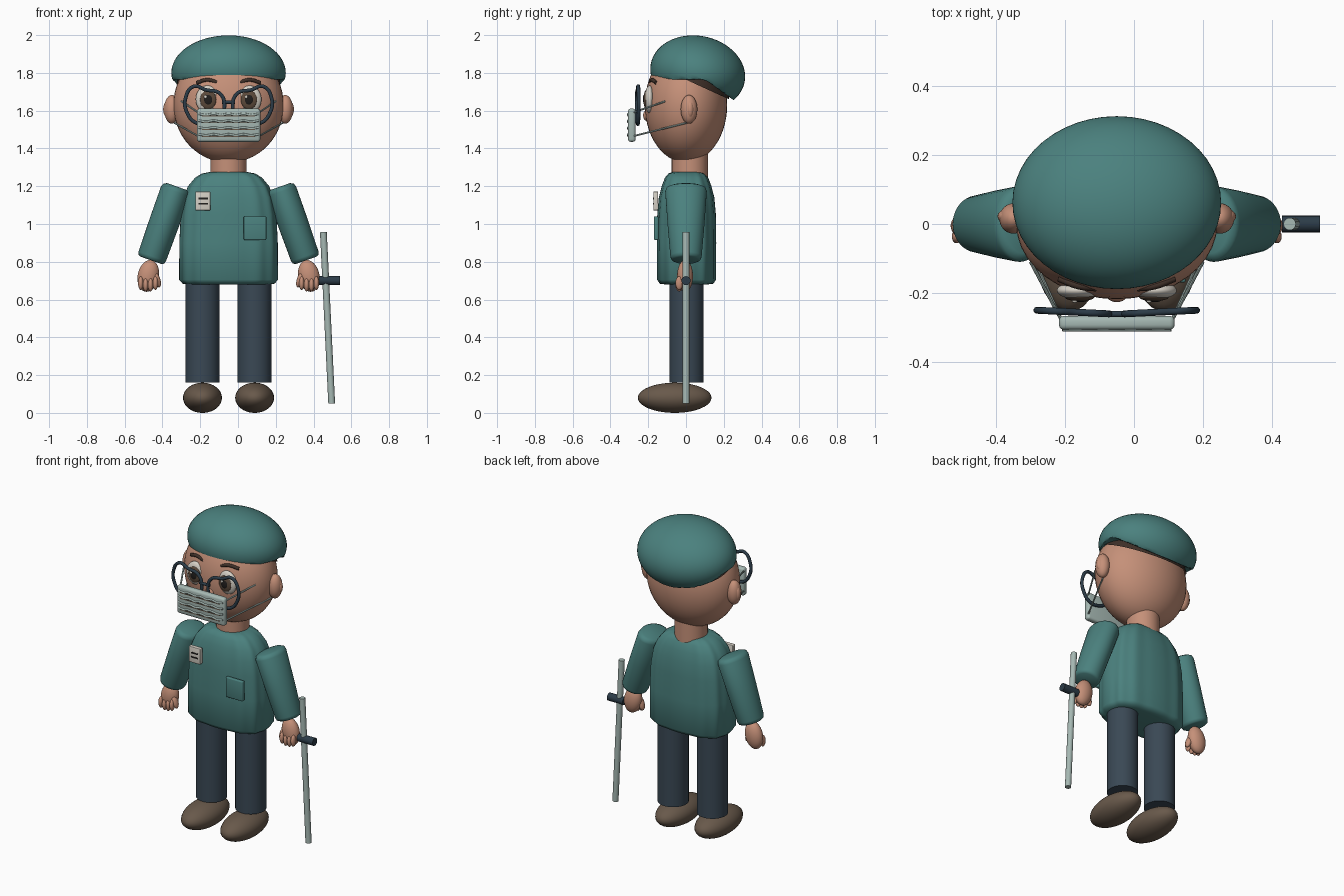
import bpy, bmesh, math
from mathutils import Vector, Matrix

cube = bpy.data.objects.get("Cube")
if cube:
    bpy.data.objects.remove(cube, do_unlink=True)

CX = -0.05  # body centre line


def material(name, r, g, b):
    m = bpy.data.materials.new(name)
    m.diffuse_color = (r, g, b, 1)
    m.use_nodes = True
    bsdf = next(n for n in m.node_tree.nodes if n.type == 'BSDF_PRINCIPLED')
    bsdf.inputs["Base Color"].default_value = (r, g, b, 1)
    bsdf.inputs["Roughness"].default_value = 0.6
    return m


TEAL = material("teal cloth", .07, .22, .21)
SKIN = material("skin", .56, .28, .19)
NAVY = material("navy cloth", .042, .065, .09)
SHOE = material("brown leather", .14, .10, .07)
HAIR = material("dark hair", .05, .03, .022)
PALE = material("pale green grey", .38, .48, .45)
WHITE = material("off white", .68, .64, .57)
BROWN = material("iris brown", .11, .07, .045)
BLACK = material("near black", .015, .013, .012)
FRAME = material("dark blue frame", .025, .045, .065)


def finish(name, bm, mat, angle=40):
    bmesh.ops.recalc_face_normals(bm, faces=bm.faces)
    me = bpy.data.meshes.new(name)
    bm.to_mesh(me)
    bm.free()
    me.materials.append(mat)
    ob = bpy.data.objects.new(name, me)
    bpy.context.collection.objects.link(ob)
    bpy.ops.object.select_all(action='DESELECT')
    ob.select_set(True)
    bpy.context.view_layer.objects.active = ob
    bpy.ops.object.shade_smooth_by_angle(angle=math.radians(angle))
    return ob


def sphere_mesh(c, r, tilt=0, turn=0, u=32, v=20):
    bm = bmesh.new()
    bmesh.ops.create_uvsphere(bm, u_segments=u, v_segments=v, radius=1)
    m = (Matrix.Translation(c) @ Matrix.Rotation(turn, 4, 'Y')
         @ Matrix.Rotation(tilt, 4, 'X') @ Matrix.Diagonal((*r, 1)))
    bm.transform(m)
    return bm


def ball(name, mat, c, r, **kw):
    return finish(name, sphere_mesh(c, r, **kw), mat)


def box(name, mat, c, half, bevel=0.0):
    bm = bmesh.new()
    bmesh.ops.create_cube(bm, size=2)
    bm.transform(Matrix.Translation(c) @ Matrix.Diagonal((*half, 1)))
    if bevel:
        bmesh.ops.bevel(bm, geom=bm.edges[:], offset=bevel, segments=3,
                        profile=0.5, affect='EDGES')
    return finish(name, bm, mat)


def rod(name, mat, a, b, r, sides=16):
    a, b = Vector(a), Vector(b)
    bm = bmesh.new()
    m = (Matrix.Translation((a + b) / 2)
         @ (b - a).to_track_quat('Z', 'Y').to_matrix().to_4x4())
    bmesh.ops.create_cone(bm, cap_ends=True, segments=sides, radius1=r,
                          radius2=r, depth=(b - a).length, matrix=m)
    return finish(name, bm, mat)


def loft(name, mat, rings, place, power=2.0, ripple=0.0, n=64):
    """Skin a stack of (z, half width, half depth) superellipse rings."""
    bm = bmesh.new()
    loops = []
    for z, w, d in rings:
        loop = []
        for i in range(n):
            t = 2 * math.pi * i / n
            c, s = math.cos(t), math.sin(t)
            k = 1 + ripple * math.cos(12 * t)
            x = math.copysign(abs(c) ** (2 / power), c) * w * k
            y = math.copysign(abs(s) ** (2 / power), s) * d * k
            loop.append(bm.verts.new((x, y, z)))
        loops.append(loop)
    for lo, hi in zip(loops, loops[1:]):
        for i in range(n):
            j = (i + 1) % n
            bm.faces.new((lo[i], lo[j], hi[j], hi[i]))
    bm.faces.new(loops[0])
    bm.faces.new(loops[-1])
    bm.transform(place)
    return finish(name, bm, mat, 50)


def tube(name, mat, pts, r, closed=False):
    cu = bpy.data.curves.new(name, 'CURVE')
    cu.dimensions = '3D'
    cu.bevel_depth = r
    cu.bevel_resolution = 3
    cu.use_fill_caps = True
    sp = cu.splines.new('BEZIER')
    sp.bezier_points.add(len(pts) - 1)
    for bp, p in zip(sp.bezier_points, pts):
        bp.co = p
        bp.handle_left_type = bp.handle_right_type = 'AUTO'
    sp.use_cyclic_u = closed
    cu.materials.append(mat)
    ob = bpy.data.objects.new(name, cu)
    bpy.context.collection.objects.link(ob)
    return ob


# Head, neck and nose
ball("head", SKIN, (CX, 0, 1.63), (.292, .218, .305), u=40, v=28)
rod("neck", SKIN, (CX, .02, 1.2), (CX, .02, 1.42), .096, 32)
ball("nose", SKIN, (CX, -.205, 1.575), (.03, .022, .03))

# Hair band showing under the back of the cap
bm = sphere_mesh((CX, 0, 1.63), (.3, .23, .314), u=40, v=28)
bmesh.ops.bisect_plane(bm, geom=bm.verts[:] + bm.edges[:] + bm.faces[:],
                       plane_co=(CX, .02, 1.755), plane_no=(0, .457, 1),
                       clear_inner=True)
finish("hair", bm, HAIR)

# Cap: a leaning ellipsoid whose underside is flattened, dropping at the back
bm = sphere_mesh((CX, .062, 1.8), (.303, .253, .196), tilt=-.2, u=48, v=40)
for v in bm.verts:
    v.co.z = max(v.co.z, 1.765 - .72 * max(0, v.co.y - .1))
finish("cap", bm, TEAL)

# Shirt body
loft("shirt", TEAL, [(.68, .2, .11), (.684, .24, .14), (.705, .258, .154),
                     (.9, .257, .155), (1.05, .25, .153), (1.14, .235, .145),
                     (1.2, .212, .13), (1.245, .175, .113), (1.267, .14, .095),
                     (1.275, .1, .075)],
     Matrix.Translation((CX, .003, 0)), power=2.8, ripple=.014, n=96)

# Pocket and name card
box("chest_pocket", TEAL, (.09, -.158, .978), (.06, .012, .063), .006)
box("name_card", WHITE, (-.186, -.16, 1.122), (.04, .013, .05), .004)
for i, z in enumerate((1.135, 1.108)):
    box(f"card_line_{i}", BLACK, (-.184, -.174, z), (.025, .002, .004))

# Paired parts
for side, s in (("right", -1), ("left", 1)):
    def at(off, y, z):
        return Vector((CX + s * off, y, z))

    # Legs and shoes
    rod(f"{side}_leg", NAVY, at(.138, .003, .16), at(.138, .003, .75), .09, 32)
    ball(f"{side}_shoe", SHOE, at(.138, -.06, .08), (.103, .195, .08))

    # Sleeve, flattened and tapering to the wrist
    place = (Matrix.Translation(at(.342, 0, 1.003))
             @ Matrix.Rotation(-s * .34, 4, 'Y'))
    loft(f"{side}_sleeve", TEAL,
         [(-.207, .06, .065), (-.2, .072, .078), (-.185, .077, .083),
          (0, .08, .098), (.18, .08, .11), (.198, .073, .104),
          (.207, .055, .085)], place, n=40)

    # Hand with curled fingers
    ball(f"{side}_hand", SKIN, at(.425, -.005, .725), (.056, .042, .085),
         turn=-s * .2)
    for i in range(4):
        ball(f"{side}_finger_{i}", SKIN,
             at(.387 + .026 * i, -.036, .675 + .008 * abs(i - 1.5)),
             (.014, .02, .036), u=16, v=12)
    ball(f"{side}_thumb", SKIN, at(.378, -.02, .705), (.017, .022, .042),
         turn=s * .3, u=16, v=12)

    # Ear
    ball(f"{side}_ear", SKIN, at(.3, .016, 1.607), (.041, .044, .076))
    ball(f"{side}_inner_ear", SKIN, at(.322, .022, 1.607), (.024, .02, .045))

    # Eye, built as thin layers
    ball(f"{side}_eye", WHITE, at(.112, -.193, 1.66), (.062, .026, .073))
    ball(f"{side}_iris", BROWN, at(.108, -.212, 1.658), (.043, .012, .05))
    ball(f"{side}_pupil", BLACK, at(.108, -.22, 1.658), (.023, .007, .027))
    ball(f"{side}_eye_glint", WHITE, at(.108, -.224, 1.673) - Vector((.014, 0, 0)),
         (.008, .005, .009), u=12, v=8)
    tube(f"{side}_eyebrow", HAIR, [at(.06, -.186, 1.75), at(.11, -.18, 1.763),
                                   at(.168, -.158, 1.748)], .01)

    # Glasses rim
    rim = [(.022, 1.615), (.045, 1.69), (.12, 1.71), (.185, 1.728), (.228, 1.665),
           (.22, 1.59), (.17, 1.535), (.09, 1.54), (.04, 1.575)]
    tube(f"{side}_glasses_rim", FRAME,
         [at(x, -.262 + .05 * x, z) for x, z in rim], .01, True)

    # Mask strings
    rod(f"{side}_upper_string", PALE, at(.16, -.28, 1.59), at(.25, -.11, 1.65), .005, 8)
    rod(f"{side}_lower_string", PALE, at(.16, -.28, 1.465), at(.286, 0, 1.535), .005, 8)

rod("glasses_bridge", FRAME, (CX - .035, -.261, 1.645), (CX + .035, -.261, 1.645), .009)

# Face mask with pleats
box("face_mask", PALE, (CX, -.287, 1.523), (.168, .02, .088), .014)
for i in range(4):
    z = 1.58 - .036 * i
    tube(f"mask_pleat_{i}", PALE,
         [(CX + .158 * k / 4, -.306, z + .003 * (-1) ** k) for k in range(-4, 5)], .006)
    box(f"mask_crease_{i}", SHOE, (CX, -.309, z - .008), (.14, .002, .0025))

# Walking stick and its handle
rod("walking_stick", PALE, (.452, 0, .957), (.496, 0, .05), .018)
rod("stick_handle", FRAME, (.43, 0, .7), (.54, 0, .7), .024, 20)
